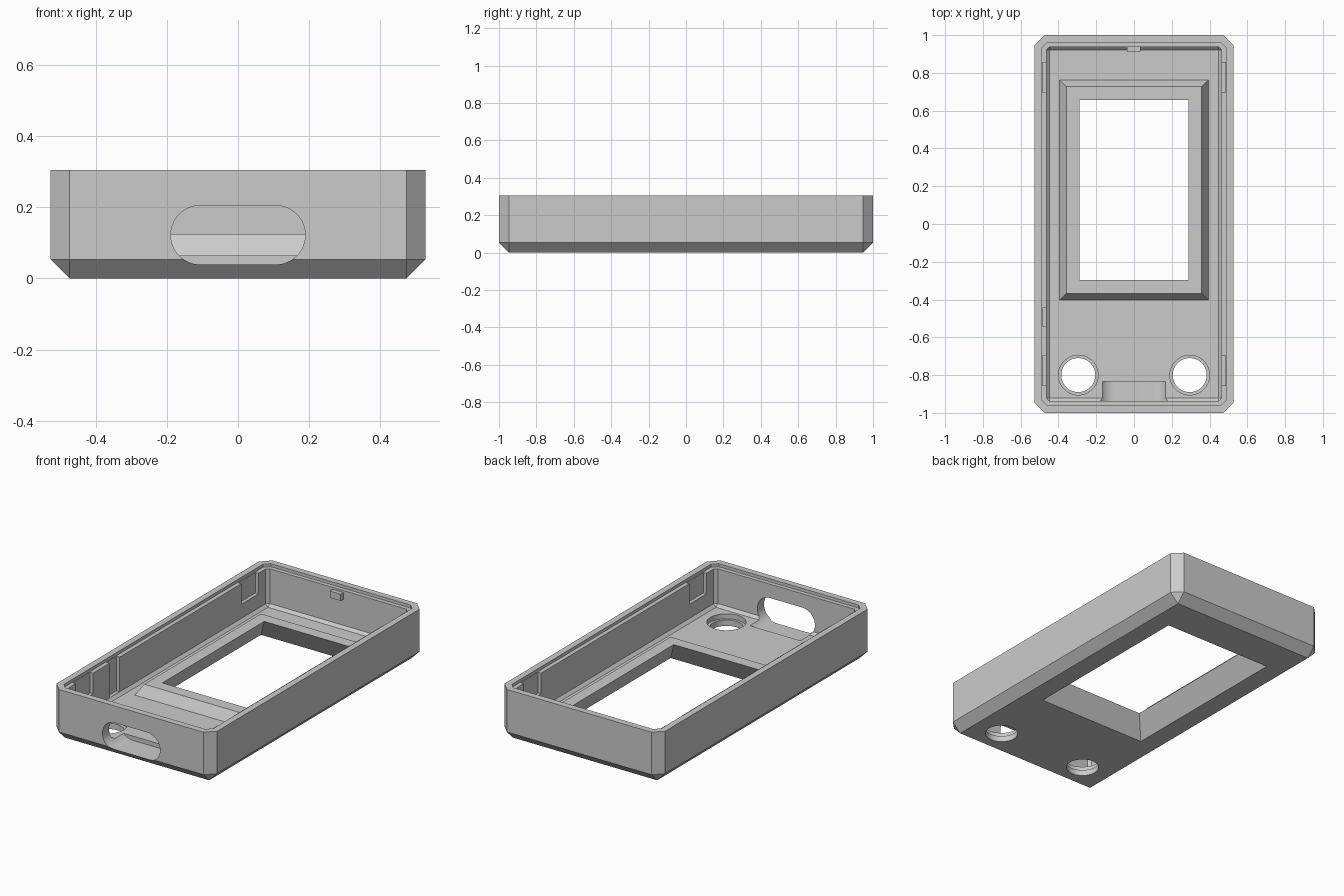
import bpy, bmesh, math
from mathutils import Vector

old = bpy.data.objects.get("Cube")
if old:
    bpy.data.objects.remove(old, do_unlink=True)

grey = bpy.data.materials.new("plain_grey")
grey.use_nodes = True
colour = (0.6, 0.6, 0.6, 1)
grey.diffuse_color = colour
grey.node_tree.nodes["Principled BSDF"].inputs["Base Color"].default_value = colour

SIGNS = [(a, b) for a in (-1, 1) for b in (-1, 1)]


def solid(name, points):
    """Convex solid around a set of points."""
    bm = bmesh.new()
    for p in points:
        bm.verts.new(p)
    bmesh.ops.convex_hull(bm, input=bm.verts[:])
    bmesh.ops.dissolve_limit(bm, angle_limit=0.01, verts=bm.verts[:], edges=bm.edges[:])
    bmesh.ops.recalc_face_normals(bm, faces=bm.faces[:])
    mesh = bpy.data.meshes.new(name)
    bm.to_mesh(mesh)
    bm.free()
    mesh.materials.append(grey)
    ob = bpy.data.objects.new(name, mesh)
    bpy.context.collection.objects.link(ob)
    return ob


def tray(name, inset, z0, z1, floor_chamfer=True):
    """Block with cut corners and a chamfered underside, inset from the outside."""
    hx, hy = 0.527 - inset, 1 - inset
    c = 0.053 - inset * 0.586
    pts = []
    for sx, sy in SIGNS:
        for z in (z0 + (c if floor_chamfer else 0), z1):
            pts += [(sx * hx, sy * (hy - c), z), (sx * (hx - c), sy * hy, z)]
        if floor_chamfer:
            pts.append((sx * (hx - c), sy * (hy - c), z0))
    return solid(name, pts)


def box(name, x, y, z):
    return solid(name, [(a, b, c) for a in x for b in y for c in z])


def frustum(name, hx, z0, z1, slope, zref):
    """Tapered rectangle around the screen opening; hx is its half width at zref."""
    pts = []
    for z in (z0, z1):
        w = hx - slope * (z - zref)
        pts += [(sx * w, 0.18 + sy * (w + 0.189), z) for sx, sy in SIGNS]
    return solid(name, pts)


def circle(r, n=64):
    return [(r * math.cos(math.tau * i / n), r * math.sin(math.tau * i / n)) for i in range(n)]


def combine(target, tool, operation="DIFFERENCE"):
    mod = target.modifiers.new(operation.lower(), "BOOLEAN")
    mod.operation, mod.object, mod.solver = operation, tool, "EXACT"
    graph = bpy.context.evaluated_depsgraph_get()
    mesh = bpy.data.meshes.new_from_object(target.evaluated_get(graph))
    target.modifiers.clear()
    target.data = mesh
    bpy.data.objects.remove(tool, do_unlink=True)


# Hollow shell with a stepped rim
case = tray("case_shell", 0, 0, 0.305)
combine(case, tray("cavity", 0.0625, 0.0645, 0.4))
combine(case, tray("rim_step", 0.038, 0.287, 0.4, False))

# Raised screen surround and its flared opening
combine(case, frustum("screen_surround", 0.358, 0.03, 0.125, 0.6, 0.125), "UNION")
combine(case, frustum("screen_opening", 0.358, -0.02, 0.15, 0.56, 0))

# Button holes, wider on the inside
for side in (-1, 1):
    for r, z0 in ((0.09, -0.1), (0.105, 0.035)):
        combine(case, solid("button_hole", [(side * 0.295 + x, -0.8 + y, z)
                                            for x, y in circle(r) for z in (z0, 0.2)]))

# Rounded port in the front wall, running into the floor
combine(case, solid("port", [(s * 0.106 + x, y, 0.122 + z)
                             for x, z in circle(0.083) for s in (-1, 1) for y in (-1.1, -0.835)]))

# Snap notches in the side walls
for sx, sy in SIGNS:
    combine(case, box("snap_notch", (sx * 0.485, sx * 0.44),
                      (sy * 0.775 - 0.08, sy * 0.775 + 0.08), (0.165, 0.35)))

# Tall slot in one side wall
combine(case, box("wall_slot", (-0.485, -0.44), (-0.54, -0.445), (0.082, 0.35)))

# Small catch on the back wall
combine(case, box("catch", (-0.037, 0.035), (0.912, 0.96), (0.235, 0.275)), "UNION")

# Smooth the round cuts only
bpy.ops.object.select_all(action="DESELECT")
case.select_set(True)
bpy.context.view_layer.objects.active = case
bpy.ops.object.shade_smooth_by_angle(angle=math.radians(12))
